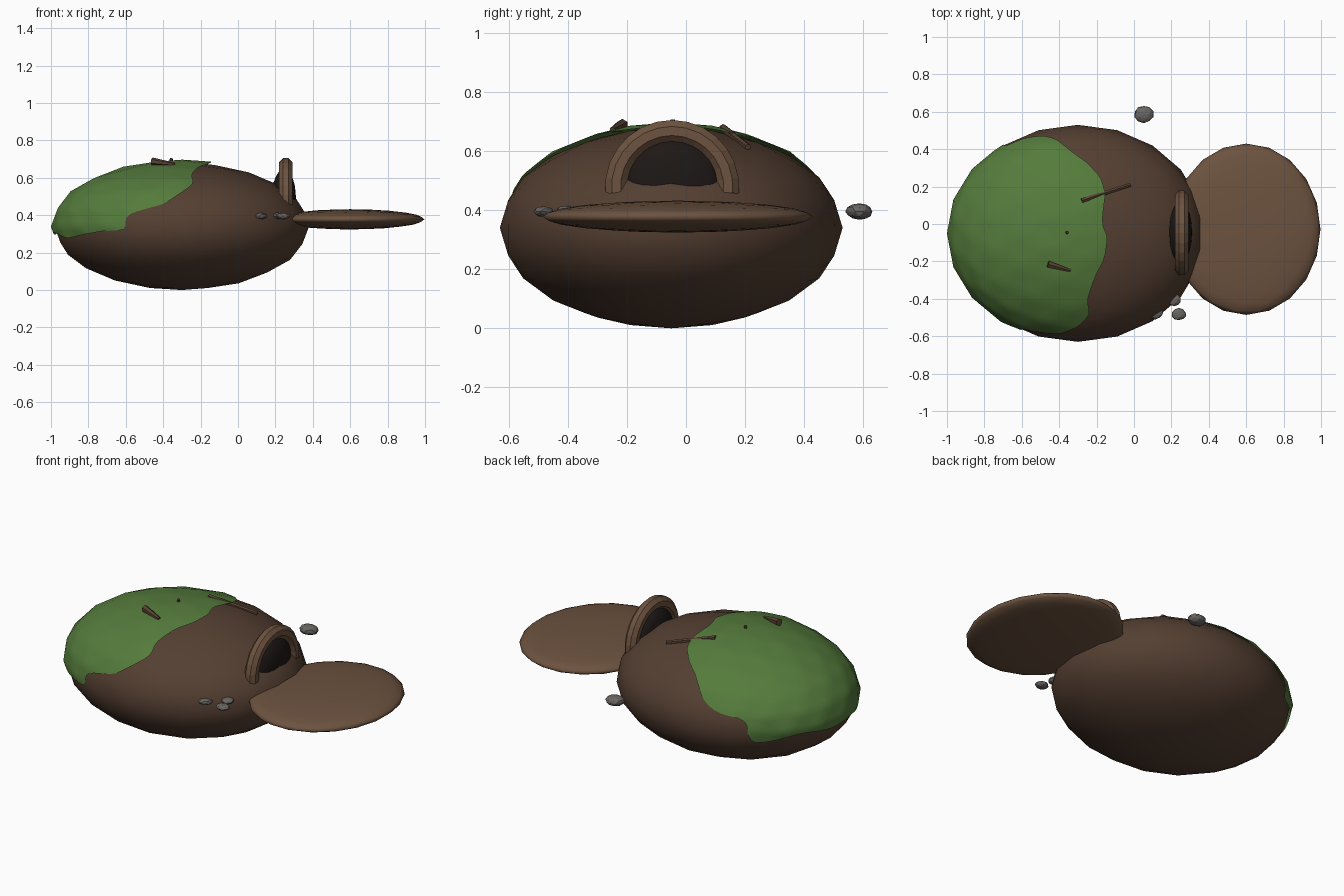
import bpy, bmesh, math, random
from mathutils import Vector, Matrix

if "Cube" in bpy.data.objects:
    bpy.data.objects.remove(bpy.data.objects["Cube"])

random.seed(4)


def material(name, rgb):
    m = bpy.data.materials.new(name)
    m.diffuse_color = (*rgb, 1)
    m.use_nodes = True
    m.node_tree.nodes["Principled BSDF"].inputs["Base Color"].default_value = m.diffuse_color
    return m


EARTH = material("earth", (0.09, 0.05, 0.032))
MOSS = material("moss", (0.09, 0.20, 0.045))
CLAY = material("clay", (0.15, 0.085, 0.05))
WOOD = material("wood", (0.095, 0.055, 0.033))
DARK = material("dark", (0.012, 0.009, 0.008))
STONE = material("stone", (0.14, 0.13, 0.12))


def make(name, bm, mat, smooth=True):
    bmesh.ops.recalc_face_normals(bm, faces=bm.faces)
    me = bpy.data.meshes.new(name)
    bm.to_mesh(me)
    bm.free()
    me.materials.append(mat)
    for p in me.polygons:
        p.use_smooth = smooth
    ob = bpy.data.objects.new(name, me)
    bpy.context.collection.objects.link(ob)
    return ob


def ball(centre, radii, sub):
    bm = bmesh.new()
    bmesh.ops.create_icosphere(bm, subdivisions=sub, radius=1,
        matrix=Matrix.Translation(centre) @ Matrix.Diagonal((*radii, 1)))
    return bm


# Earth mound
C = (-0.3, -0.05, 0.34)
make("mound", ball(C, (0.68, 0.58, 0.34), 3), EARTH)

# Moss shell: slightly larger copy, trimmed to a ragged edge
EDGE = [(0.0, -0.66), (0.40, -0.65), (0.46, -0.43), (0.56, -0.29), (0.66, -0.17), (0.75, -0.15)]


def edge_x(z):
    for (z0, x0), (z1, x1) in zip(EDGE, EDGE[1:]):
        if z <= z1:
            return x0 + (x1 - x0) * (z - z0) / (z1 - z0)
    return EDGE[-1][1]


bm = ball(C, (0.70, 0.585, 0.357), 3)
bmesh.ops.subdivide_edges(bm, edges=bm.edges, cuts=3, use_grid_fill=True)
trim = []
for f in bm.faces:
    p = f.calc_center_median()
    wave = 0.025 * math.sin(9 * p.y + 1) + 0.03 * math.sin(17 * p.y + 4)
    if p.z < 0.30 + 0.4 * wave or p.x > edge_x(p.z) + wave:
        trim.append(f)
bmesh.ops.delete(bm, geom=trim, context='FACES')
# even out the cut edge
rim = [v for v in bm.verts if v.is_boundary]
for _ in range(2):
    new = {}
    for v in rim:
        n = [e.other_vert(v).co for e in v.link_edges if e.is_boundary]
        new[v] = v.co * 0.5 + sum(n, Vector()) / len(n) * 0.5
    for v, co in new.items():
        v.co = co
moss = make("moss", bm, MOSS)

# Landing disc
make("landing_disc", ball((0.6, -0.028, 0.378), (0.397, 0.458, 0.054), 3), CLAY)

# Entrance: dark hollow and arch
make("entrance_hollow", ball((0.245, -0.045, 0.49), (0.065, 0.165, 0.157), 3), DARK)

bm = bmesh.new()
N, S = 14, 8
rings = []
for i in range(N + 1):
    a = -0.1 + (math.pi + 0.2) * i / N
    ring = []
    for j in range(S):
        t = math.tau * (j + 0.5) / S
        r = 0.19 + 0.04 * math.cos(t)
        ring.append(bm.verts.new((0.255 + 0.038 * math.sin(t),
                                  -0.047 + r * math.cos(a), 0.478 + r * math.sin(a))))
    rings.append(ring)
for a, b in zip(rings, rings[1:]):
    for j in range(S):
        k = (j + 1) % S
        bm.faces.new((a[j], a[k], b[k], b[j]))
bm.faces.new(rings[0])
bm.faces.new(rings[-1])
make("entrance_arch", bm, CLAY, smooth=False)

# Twigs: tapered six-sided rods
TWIGS = [((-0.28, 0.125, 0.678), (-0.02, 0.21, 0.613), 0.014, 0.011),
         ((-0.46, -0.215, 0.688), (-0.34, -0.25, 0.672), 0.021, 0.009),
         ((-0.365, -0.045, 0.66), (-0.355, -0.045, 0.705), 0.012, 0.008)]
for i, (a, b, r1, r2) in enumerate(TWIGS):
    a, b = Vector(a), Vector(b)
    d = b - a
    bm = bmesh.new()
    bmesh.ops.create_cone(bm, cap_ends=True, segments=6, radius1=r1, radius2=r2, depth=d.length,
        matrix=Matrix.Translation((a + b) / 2) @ d.to_track_quat('Z', 'Y').to_matrix().to_4x4())
    make(f"twig_{i + 1}", bm, WOOD, smooth=False)

# Pebbles around the entrance
PEBBLES = [((0.053, 0.587, 0.395), (0.054, 0.047, 0.029)),
           ((0.24, -0.482, 0.395), (0.04, 0.034, 0.018)),
           ((0.115, -0.465, 0.395), (0.045, 0.045, 0.02)),
           ((0.215, -0.405, 0.397), (0.035, 0.035, 0.018))]
for i, (c, r) in enumerate(PEBBLES):
    bm = ball(c, r, 2)
    for v in bm.verts:
        v.co = Vector(c) + (v.co - Vector(c)) * random.uniform(0.92, 1.04)
    make(f"pebble_{i + 1}", bm, STONE, smooth=False)
